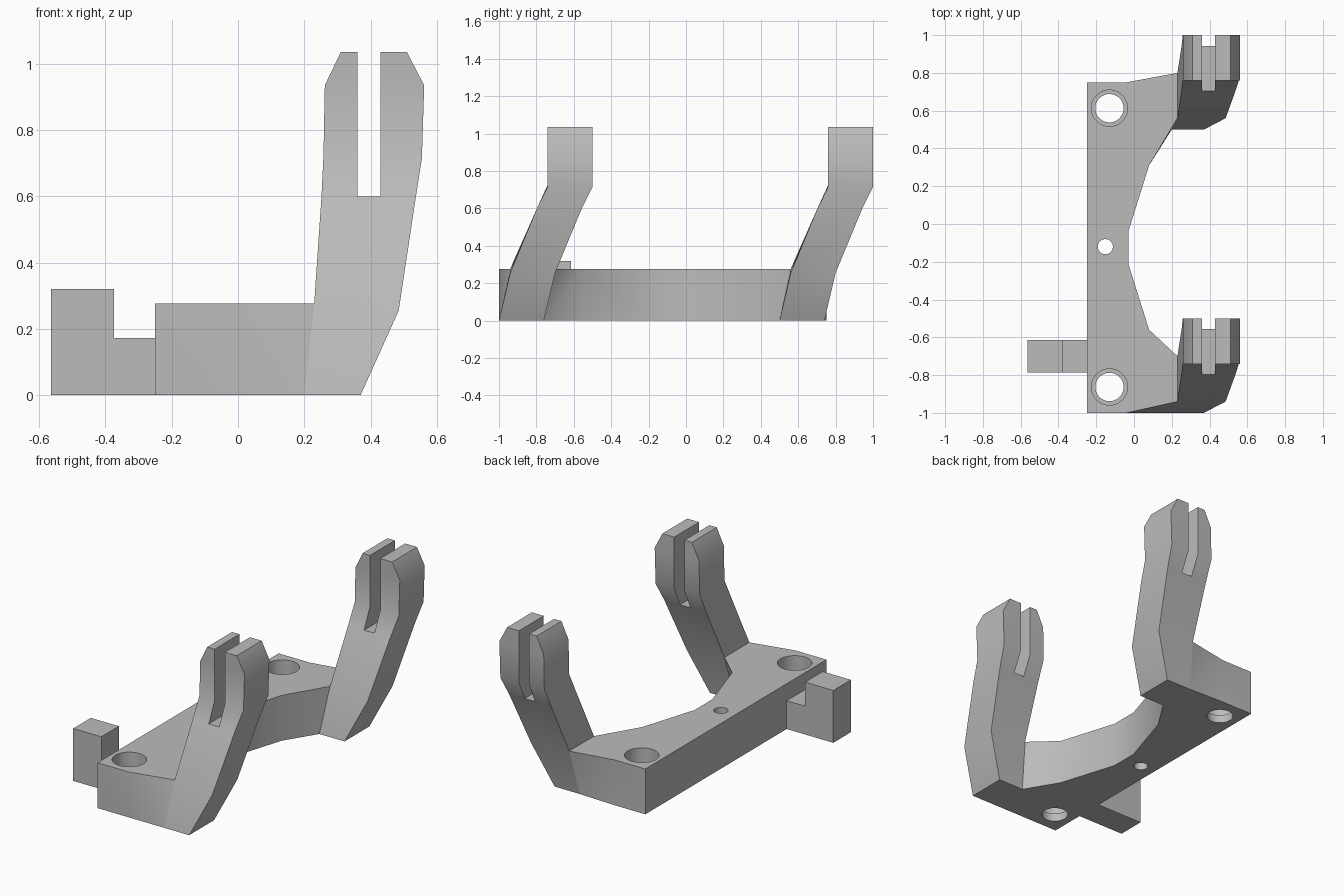
import bpy, bmesh
from collections import Counter

old = bpy.data.objects.get("Cube")
if old:
    bpy.data.objects.remove(old, do_unlink=True)

GREY = (0.5, 0.5, 0.5, 1)
mat = bpy.data.materials.new("plain grey")
mat.use_nodes = True
mat.diffuse_color = GREY
mat.node_tree.nodes["Principled BSDF"].inputs["Base Color"].default_value = GREY

BASE_TOP = 0.277
DEPTH = 0.24      # arm thickness along y
SPACING = 1.5     # distance between the two arms


def make_object(name, verts, faces):
    bm = bmesh.new()
    vs = [bm.verts.new(v) for v in verts]
    for f in faces:
        bm.faces.new([vs[i] for i in f])
    bmesh.ops.recalc_face_normals(bm, faces=bm.faces)
    me = bpy.data.meshes.new(name)
    bm.to_mesh(me)
    bm.free()
    me.materials.append(mat)
    ob = bpy.data.objects.new(name, me)
    bpy.context.collection.objects.link(ob)
    return ob


def activate(ob):
    bpy.ops.object.select_all(action='DESELECT')
    ob.select_set(True)
    bpy.context.view_layer.objects.active = ob


def smooth(ob):
    activate(ob)
    bpy.ops.object.shade_smooth_by_angle(angle=0.52)


def drill(ob, x, y, r, z0, z1):
    bpy.ops.mesh.primitive_cylinder_add(vertices=48, radius=r, depth=z1 - z0,
                                        location=(x, y, (z0 + z1) / 2))
    cutter = bpy.context.object
    cutter.hide_render = True
    cutter.data.materials.append(mat)
    activate(ob)
    mod = ob.modifiers.new("hole", 'BOOLEAN')
    mod.operation = 'DIFFERENCE'
    mod.solver = 'EXACT'
    mod.object = cutter
    bpy.ops.object.modifier_apply(modifier=mod.name)
    bpy.data.objects.remove(cutter, do_unlink=True)


# Base plate: scooped outline whose arm roots lean with the arms
bottom = [(-0.25, -1), (-0.04, -1), (0.2, -1), (0.2, -0.76), (0.08, -0.56), (-0.03, -0.21),
          (-0.03, -0.04), (0.08, 0.31), (0.2, 0.5), (0.2, 0.74), (-0.04, 0.75), (-0.25, 0.75)]
top = [(0.23, y + 0.06) if x == 0.2 else (x, y) for x, y in bottom]
n = len(top)
verts = [(x, y, 0) for x, y in bottom] + [(x, y, BASE_TOP) for x, y in top]
faces = [tuple(range(n)), tuple(range(n, 2 * n))]
for i in range(n):
    j = (i + 1) % n
    if bottom[i] != top[i]:
        faces += [(i, j, j + n), (i, j + n, i + n)]
    else:
        faces += [(i, j, i + n), (j, j + n, i + n)]
base = make_object("base_plate", verts, faces)

# Counterbored screw holes and the small centre hole
for y in (-0.863, 0.613):
    drill(base, -0.13, y, 0.075, -0.1, 0.5)
    drill(base, -0.13, y, 0.096, 0.05, 0.5)
drill(base, -0.152, -0.12, 0.04, -0.1, 0.5)
smooth(base)

# Arm rows: left x, left z, right x, right z, front y
rows = [(0.2, 0, 0.37, 0, -1),
        (0.23, BASE_TOP, 0.485, 0.255, -0.94),
        (0.252, 0.6, 0.537, 0.6, -0.797),
        (0.258, 0.725, 0.555, 0.715, -0.74),
        (0.262, 0.935, 0.562, 0.935, -0.74),
        (0.31, 1.035, 0.51, 1.035, -0.74)]
SLOT_ROW = 2
SLOT = (0.36, 0.43)


def make_arm(name, shift):
    # Grid of cells; the middle column is left out above the slot floor
    verts = []
    for k, (xl, zl, xr, zr, y) in enumerate(rows):
        mids = SLOT if k >= SLOT_ROW else [xl + (xr - xl) * t for t in (0.38, 0.62)]
        for x in (xl, *mids, xr):
            z = zl + (zr - zl) * (x - xl) / (xr - xl)
            verts += [(x, y + shift, z), (x, y + DEPTH + shift, z)]
    quads = []
    for k in range(len(rows) - 1):
        for c in range(3):
            if c == 1 and k >= SLOT_ROW:
                continue
            a = k * 8 + c * 2
            b = a + 8
            quads += [(a, a + 2, b + 2, b), (a + 1, a + 3, b + 3, b + 1),
                      (a, a + 1, b + 1, b), (a + 2, a + 3, b + 3, b + 2),
                      (a, a + 1, a + 3, a + 2), (b, b + 1, b + 3, b + 2)]
    # Keep only the outer skin
    count = Counter(frozenset(q) for q in quads)
    arm = make_object(name, verts, [q for q in quads if count[frozenset(q)] == 1])
    smooth(arm)


make_arm("front_arm", 0)
make_arm("back_arm", SPACING)

# Hooked side tab: L-shaped profile extruded along y
profile = [(-0.565, 0), (-0.2, 0), (-0.2, 0.173), (-0.375, 0.173), (-0.375, 0.32), (-0.565, 0.32)]
m = len(profile)
verts = [(x, y, z) for y in (-0.785, -0.615) for x, z in profile]
faces = [tuple(range(m)), tuple(range(m, 2 * m))]
faces += [(i, (i + 1) % m, (i + 1) % m + m, i + m) for i in range(m)]
make_object("side_tab", verts, faces)
